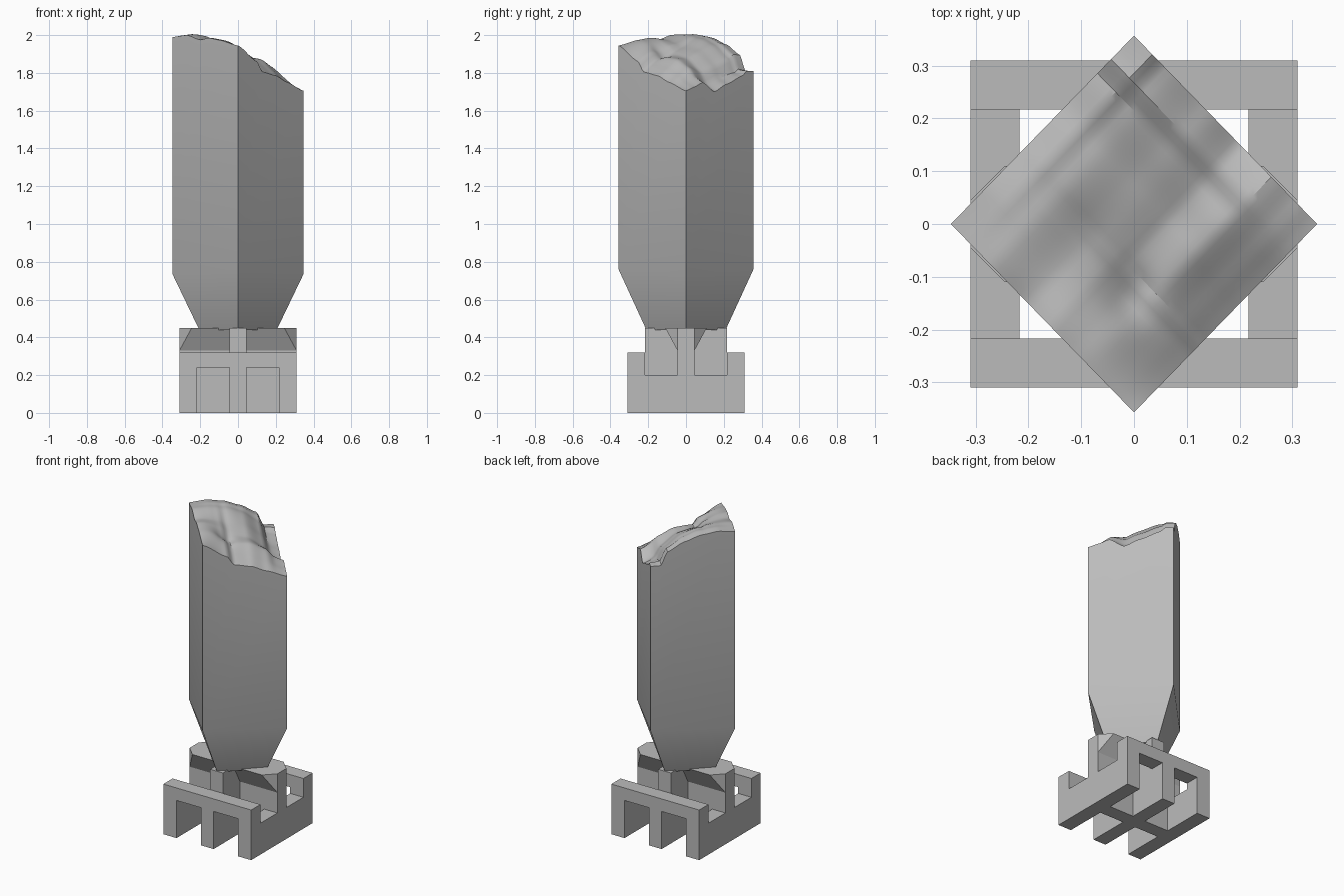
import bpy, bmesh, math

cube = bpy.data.objects.get("Cube")
if cube:
    bpy.data.objects.remove(cube, do_unlink=True)

grey = bpy.data.materials.new("plain_grey")
grey.use_nodes = True
grey.diffuse_color = (0.5, 0.5, 0.5, 1)
grey.node_tree.nodes["Principled BSDF"].inputs["Base Color"].default_value = (0.5, 0.5, 0.5, 1)


def make(name, bm):
    """Turn a bmesh into a named grey object."""
    bmesh.ops.remove_doubles(bm, verts=bm.verts, dist=1e-5)
    bmesh.ops.recalc_face_normals(bm, faces=bm.faces)
    mesh = bpy.data.meshes.new(name)
    bm.to_mesh(mesh)
    bm.free()
    ob = bpy.data.objects.new(name, mesh)
    bpy.context.collection.objects.link(ob)
    mesh.materials.append(grey)
    return ob


def extrude_profile(name, points, place, depth):
    """Extrude a flat outline; place maps (a, b, d) to x, y, z."""
    bm = bmesh.new()
    rings = [[bm.verts.new(place(a, b, d)) for a, b in points] for d in depth]
    for ring in rings:
        bm.faces.new(ring)
    n = len(points)
    for i in range(n):
        j = (i + 1) % n
        bm.faces.new((rings[0][i], rings[0][j], rings[1][j], rings[1][i]))
    return make(name, bm)


OUT, INN, MID = 0.31, 0.217, 0.045      # half sizes of the base
RIM, TOP, NOTCH, ARCH = 0.32, 0.45, 0.2, 0.24

# Base: front and back walls with three legs
half = [(MID, 0), (MID, ARCH), (INN, ARCH), (INN, 0), (OUT, 0), (OUT, RIM)]
legs = half + [(-a, b) for a, b in reversed(half)]
for name, s in (("front_wall", -1), ("back_wall", 1)):
    extrude_profile(name, legs, lambda a, b, d: (a, d * s, b), (INN, OUT))

# Base: side walls with a raised centre post between notches
half = [(MID, TOP), (MID, NOTCH), (INN, NOTCH), (INN, 0)]
posts = half + [(-a, b) for a, b in reversed(half)]
for name, s in (("left_wall", 1), ("right_wall", -1)):
    extrude_profile(name, posts, lambda a, b, d: (d * s, a, b), (INN, OUT))

# Base: crossing centre beams
beam = [(-MID, 0), (MID, 0), (MID, TOP), (-MID, TOP)]
extrude_profile("cross_beam", beam, lambda a, b, d: (d, a, b), (-INN, INN))
extrude_profile("long_beam", beam, lambda a, b, d: (a, d, b), (-INN, INN))

# Flared shelf on the cross beam, with corners cut at 45 degrees
FLARE = 0.11
for sx in (-1, 1):
    for sy in (-1, 1):
        bm = bmesh.new()
        cut = OUT - (FLARE - MID)
        shape = [(0, MID, TOP), (OUT, MID, TOP), (cut, FLARE, TOP), (0, FLARE, TOP),
                 (OUT, MID, RIM + 0.01), (0, MID, RIM + 0.01)]
        v = [bm.verts.new((x * sx, y * sy, z)) for x, y, z in shape]
        for f in ((0, 1, 2, 3), (1, 4, 2), (2, 4, 5, 3), (0, 3, 5), (0, 5, 4, 1)):
            bm.faces.new([v[i] for i in f])
        make("shelf_flare", bm)

# Square column turned on its corner, with a broken top
front_right = [(0, 1.945), (.29, 1.86), (.37, 1.805), (.58, 1.785), (.75, 1.75), (1, 1.705)]
left_back = [(0, 1.99), (.2, 2.0), (.4, 1.985), (.6, 1.95), (.8, 1.895), (.88, 1.81), (1, 1.81)]
front_left = [(0, 1.945), (.3, 1.975), (.45, 1.985), (.58, 1.975), (.78, 2.0), (1, 1.99)]
right_back = [(0, 1.705), (.12, 1.725), (.25, 1.75), (.42, 1.70), (.6, 1.74), (.84, 1.785),
              (.9, 1.81), (1, 1.81)]


def sample(line, t):
    for (a, p), (b, q) in zip(line, line[1:]):
        if t <= b:
            k = (t - a) / (b - a)
            k = 0.5 * k + 0.5 * k * k * (3 - 2 * k)
            return p + (q - p) * k
    return line[-1][1]


def broken_height(u, v):
    """Blend the four rim lines, with a soft mound and a fold inside."""
    c0, c1 = sample(front_right, u), sample(left_back, u)
    d0, d1 = sample(front_left, v), sample(right_back, v)
    flat = ((1 - u) * ((1 - v) * 1.945 + v * 1.99) + u * ((1 - v) * 1.705 + v * 1.81))
    z = (1 - v) * c0 + v * c1 + (1 - u) * d0 + u * d1 - flat
    inside = 16 * u * v * (1 - u) * (1 - v)
    fold = math.exp(-((u - 0.3) ** 2 + (v - 0.3) ** 2) / 0.01)
    return z + inside * (0.04 - 0.04 * fold + 0.01 * math.sin(9 * u + 4 * v))


N, RX, RY = 40, 0.347, 0.357
bm = bmesh.new()
grid = [[bm.verts.new(((u - v) * RX, (u + v - 1) * RY, broken_height(u, v)))
         for v in (j / N for j in range(N + 1))] for u in (i / N for i in range(N + 1))]
for i in range(N):
    for j in range(N):
        bm.faces.new((grid[i][j], grid[i + 1][j], grid[i + 1][j + 1], grid[i][j + 1]))
corners = [(0, -1), (1, 0), (0, 1), (-1, 0)]
waist = [bm.verts.new((x * RX, y * RY, 0.735 if x else 0.76)) for x, y in corners]
foot = [bm.verts.new((x * 0.205, y * 0.21, 0.44)) for x, y in corners]
rims = [[grid[i][0] for i in range(N + 1)], grid[N],
        [grid[i][N] for i in range(N, -1, -1)], grid[0][::-1]]
for k, rim in enumerate(rims):
    n = (k + 1) % 4
    bm.faces.new(rim + [waist[n], waist[k]])
    bm.faces.new((waist[k], waist[n], foot[n], foot[k]))
bm.faces.new(foot)
column = make("broken_column", bm)

bpy.ops.object.select_all(action="DESELECT")
column.select_set(True)
bpy.context.view_layer.objects.active = column
bpy.ops.object.shade_smooth_by_angle(angle=math.radians(30))
